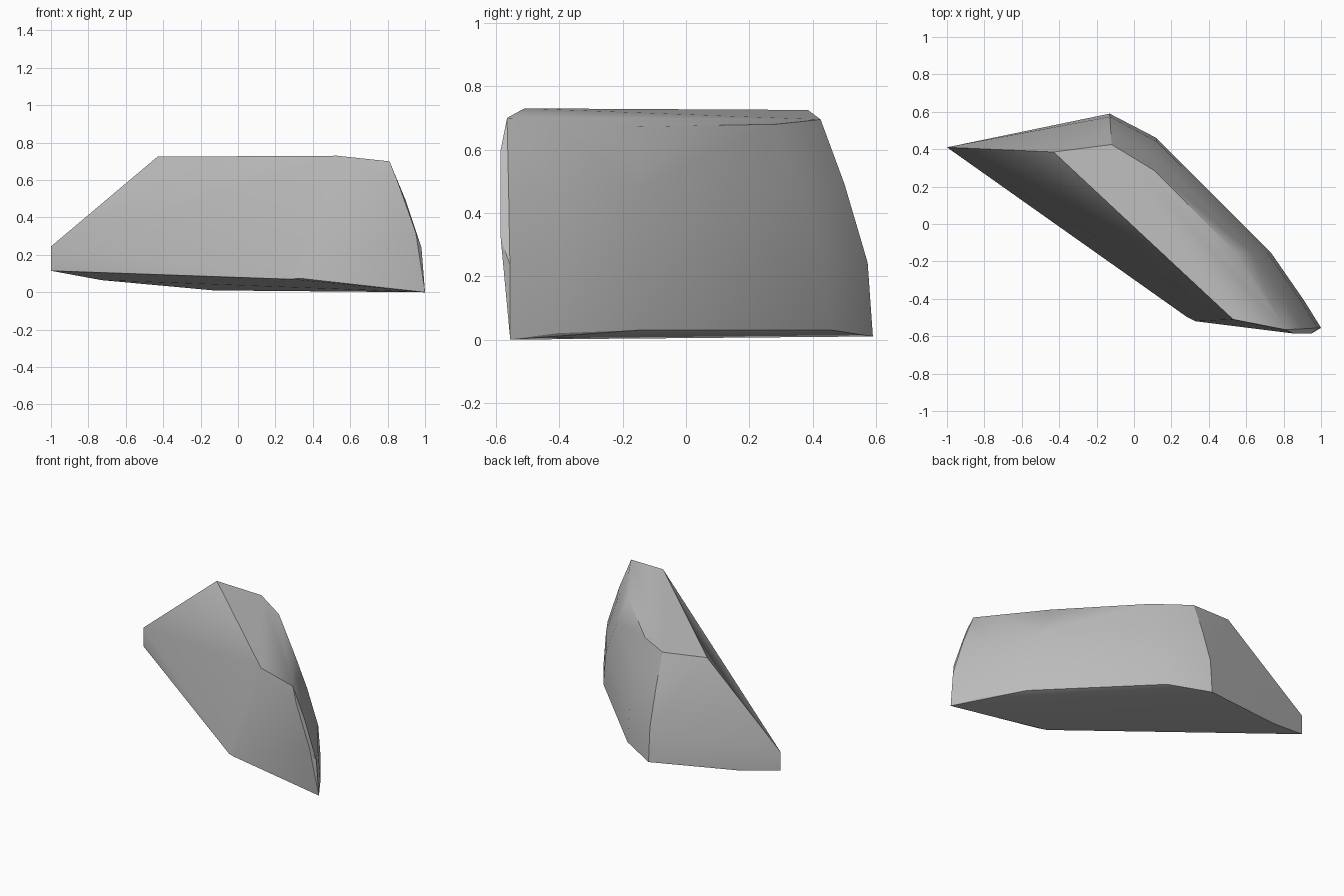
import bpy, bmesh, math
from mathutils import Vector

cube = bpy.data.objects.get("Cube")
if cube:
    bpy.data.objects.remove(cube, do_unlink=True)

stone = bpy.data.materials.new("grey_stone")
stone.use_nodes = True
colour = (0.5, 0.5, 0.5, 1)
stone.diffuse_color = colour
stone.node_tree.nodes["Principled BSDF"].inputs["Base Color"].default_value = colour

# Wedge: left end, low front corner, underside and front edge of the top
corners = [
    (-1, 0.41, 0.115), (-1, 0.41, 0.245), (-0.73, 0.465, 0.065),
    (0.28, -0.495, 0.07), (0.33, -0.52, 0.075),
    (-0.43, 0.385, 0.725), (0.53, -0.51, 0.73),
    (0.85, -0.585, 0.6), (0.95, -0.585, 0.32),
]

# Curved back: each column runs from the top rim down to the bottom rim
columns = [
    ((-0.12, 0.425, 0.695), (-0.13, 0.59, 0.01)),
    ((0.11, 0.285, 0.68), (0.12, 0.46, 0.03)),
    ((0.54, -0.15, 0.672), (0.73, -0.15, 0.03)),
    ((0.73, -0.42, 0.678), (0.91, -0.41, 0.02)),
    ((0.81, -0.565, 0.7), (1, -0.555, 0)),
]
bulge = [(1, 0), (0.7, 0.46), (0.34, 0.9), (0, 1)]  # height, outward share
for top, bottom in columns:
    top, bottom = Vector(top), Vector(bottom)
    for height, out in bulge:
        point = top.lerp(bottom, out)
        point.z = bottom.z + (top.z - bottom.z) * height
        corners.append(tuple(point))

# Skin the corners into one chipped boulder
bm = bmesh.new()
for corner in corners:
    bm.verts.new(corner)
hull = bmesh.ops.convex_hull(bm, input=bm.verts[:])
loose = [v for v in bm.verts if not v.link_faces]
bmesh.ops.delete(bm, geom=loose, context='VERTS')
bmesh.ops.recalc_face_normals(bm, faces=bm.faces[:])
mesh = bpy.data.meshes.new("boulder")
bm.to_mesh(mesh)
bm.free()
mesh.materials.append(stone)
boulder = bpy.data.objects.new("boulder", mesh)
bpy.context.collection.objects.link(boulder)

# Soft facets with crisp main edges
bpy.ops.object.select_all(action='DESELECT')
boulder.select_set(True)
bpy.context.view_layer.objects.active = boulder
bpy.ops.object.shade_smooth_by_angle(angle=math.radians(32))
